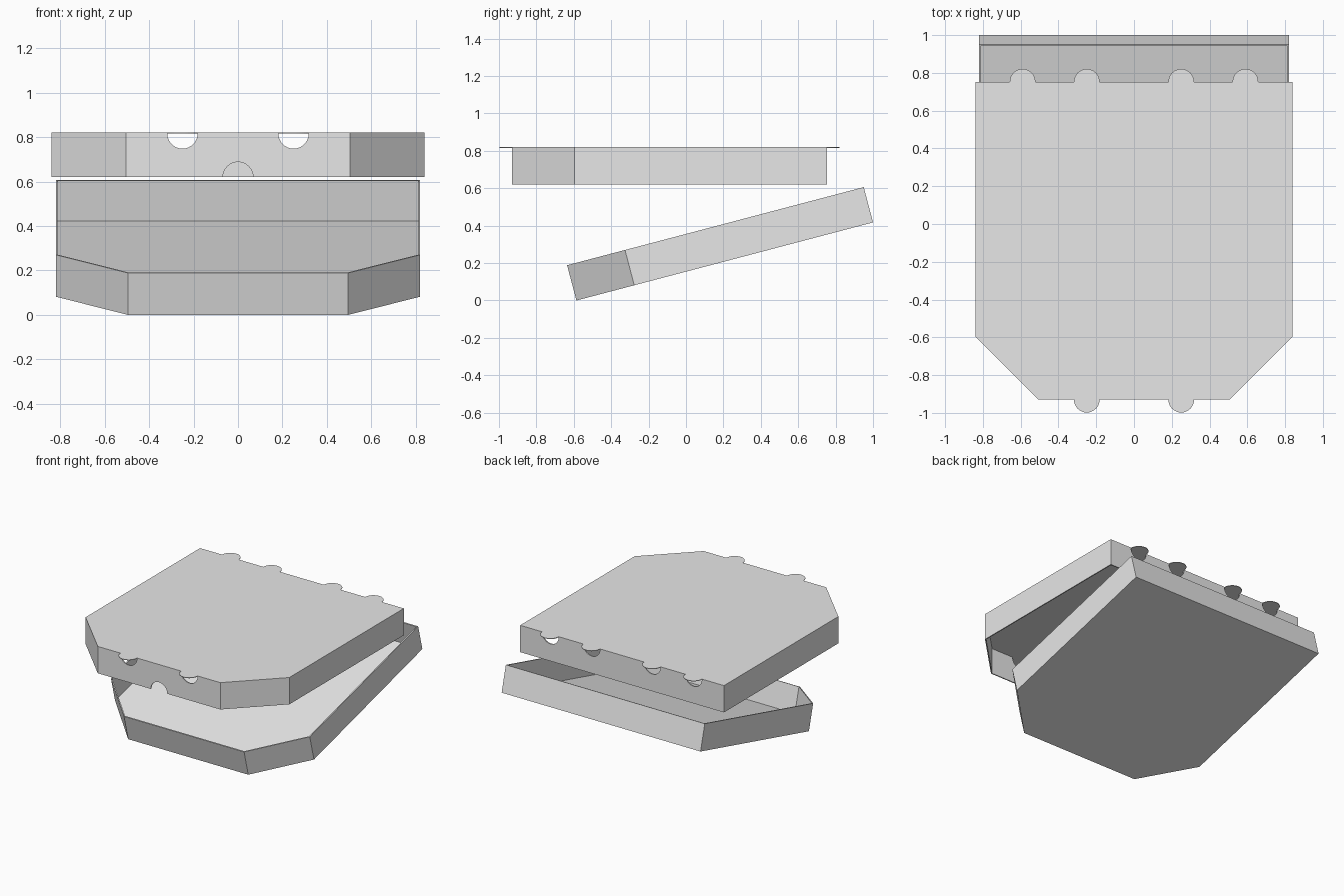
import bpy, bmesh, math

if "Cube" in bpy.data.objects:
    bpy.data.objects.remove(bpy.data.objects["Cube"])

cardboard = bpy.data.materials.new("light_grey_card")
cardboard.diffuse_color = (0.8, 0.8, 0.8, 1)
cardboard.use_nodes = True
cardboard.node_tree.nodes["Principled BSDF"].inputs["Base Color"].default_value = cardboard.diffuse_color

T = 0.008          # card thickness
R = 0.068          # radius of tabs, vents and thumb notch
LID_TOP, LID_BOT = 0.82, 0.62


def outline(half_w, front_half, y_front, y_chamfer, y_back):
    """Box outline with two cut front corners, counter-clockwise."""
    return [(-front_half, y_front), (front_half, y_front),
            (half_w, y_chamfer), (half_w, y_back),
            (-half_w, y_back), (-half_w, y_chamfer)]


def finish(name, bm):
    me = bpy.data.meshes.new(name)
    bm.to_mesh(me)
    bm.free()
    ob = bpy.data.objects.new(name, me)
    bpy.context.collection.objects.link(ob)
    me.materials.append(cardboard)
    return ob


def apply(ob, mod):
    bpy.context.view_layer.objects.active = ob
    bpy.ops.object.modifier_apply(modifier=mod.name)


def card_walls(name, pts, z0, z1, floor=False):
    """Upright card walls around an outline, optionally with a floor."""
    bm = bmesh.new()
    low = [bm.verts.new((x, y, z0)) for x, y in pts]
    high = [bm.verts.new((x, y, z1)) for x, y in pts]
    n = len(pts)
    for i in range(n):
        j = (i + 1) % n
        bm.faces.new((low[i], low[j], high[j], high[i]))
    if floor:
        bm.faces.new(low[::-1])
    ob = finish(name, bm)
    m = ob.modifiers.new("thickness", 'SOLIDIFY')
    m.thickness, m.offset, m.use_even_offset = T, -1, True
    apply(ob, m)
    return ob


def punch(ob, x, y, z):
    """Punch a round hole through a wall, along y."""
    bpy.ops.mesh.primitive_cylinder_add(vertices=32, radius=R, depth=0.1,
                                        location=(x, y, z),
                                        rotation=(math.pi / 2, 0, 0))
    cutter = bpy.context.object
    cutter.hide_render = True
    m = ob.modifiers.new("hole", 'BOOLEAN')
    m.operation, m.object, m.solver = 'DIFFERENCE', cutter, 'EXACT'
    apply(ob, m)
    bpy.data.objects.remove(cutter, do_unlink=True)


def tabs(xs, y, start):
    """Half-round tab points along an outline edge."""
    return [(x + R * math.cos(start + math.pi * k / 16),
             y + R * math.sin(start + math.pi * k / 16))
            for x in xs for k in range(17)]


# Lid walls with vents under the top and a thumb notch at the front
YF, YB = -0.93, 0.753
lid = outline(0.84, 0.505, YF, -0.595, YB)
front_x = [-0.25, 0.25]
back_x = [0.59, 0.25, -0.25, -0.59]
lid_walls = card_walls("lid_walls", lid, LID_BOT, LID_TOP - T / 2)
for x in front_x:
    punch(lid_walls, x, YF, LID_TOP - T / 2)
for x in back_x:
    punch(lid_walls, x, YB, LID_TOP - T / 2)
punch(lid_walls, 0, YF, LID_BOT)

# Lid top, a thin plate whose vent tabs stick out past the walls
plate = (lid[:1] + tabs(front_x, YF, math.pi) + lid[1:4]
         + tabs(back_x, YB, 0) + lid[4:])
bm = bmesh.new()
face = bm.faces.new([bm.verts.new((x, y, LID_TOP - T / 2)) for x, y in plate])
ext = bmesh.ops.extrude_face_region(bm, geom=[face], use_keep_orig=True)
bmesh.ops.translate(bm, vec=(0, 0, T / 2),
                    verts=[v for v in ext["geom"]
                           if isinstance(v, bmesh.types.BMVert)])
bmesh.ops.recalc_face_normals(bm, faces=bm.faces)
finish("lid_top", bm)

# Tray, tilted up towards the back
tray = card_walls("tray", outline(0.82, 0.495, 0, 0.32, 1.64),
                  0, 0.195, floor=True)
tray.location = (0, -0.586, 0)
tray.rotation_euler.x = math.radians(14.75)
